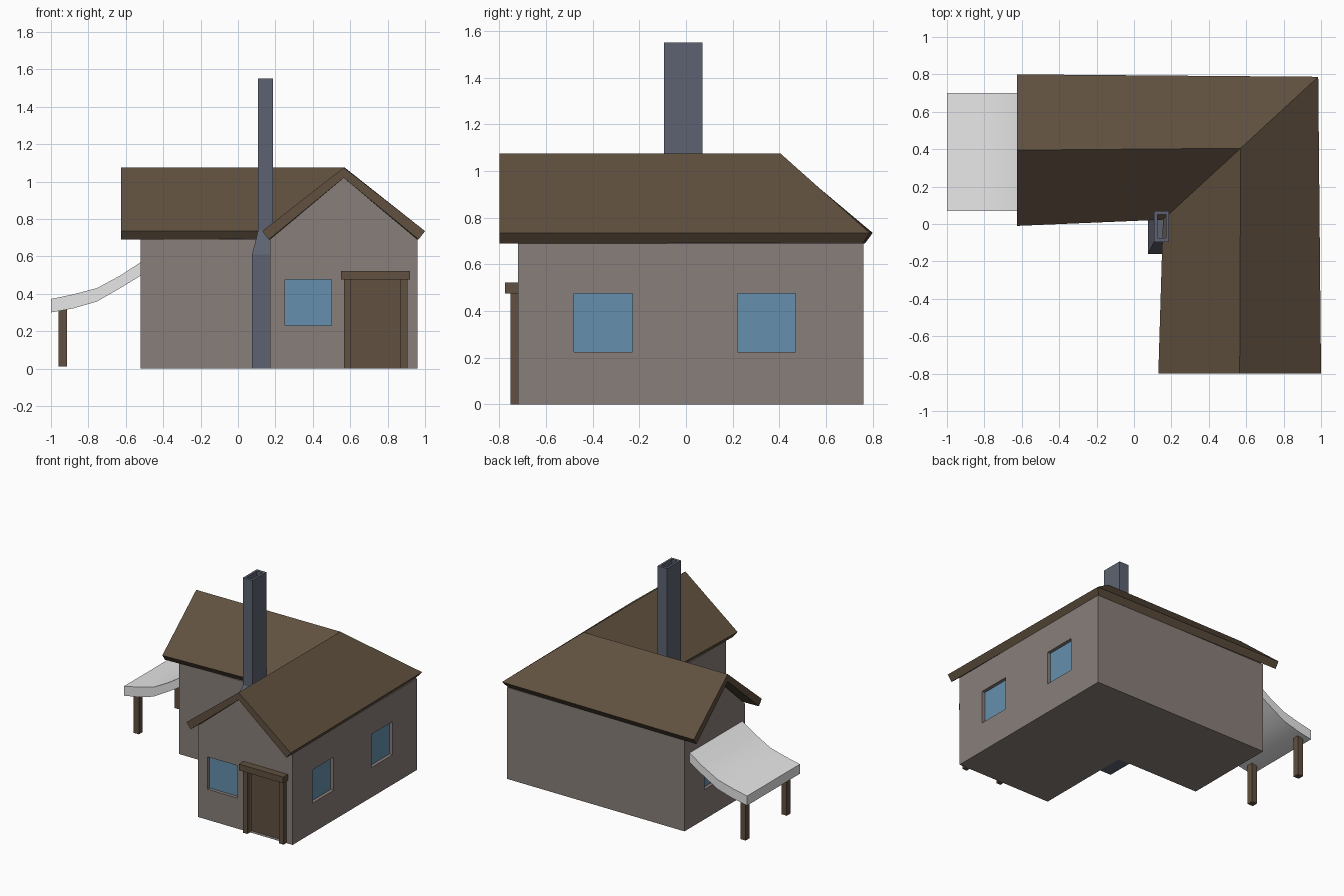
import bpy, bmesh, math

if "Cube" in bpy.data.objects:
    bpy.data.objects.remove(bpy.data.objects["Cube"])


def material(name, rgb):
    m = bpy.data.materials.new(name)
    m.diffuse_color = (*rgb, 1)
    m.use_nodes = True
    m.node_tree.nodes["Principled BSDF"].inputs["Base Color"].default_value = m.diffuse_color
    return m


WALL = material("plaster", (0.25, 0.212, 0.195))
WOOD = material("brown_wood", (0.119, 0.082, 0.05))
SLATE = material("blue_grey_brick", (0.109, 0.124, 0.165))
GLASS = material("window_blue", (0.13, 0.275, 0.418))
CLOTH = material("pale_awning", (0.8, 0.8, 0.8))


def finish(name, bm, mat):
    bmesh.ops.recalc_face_normals(bm, faces=bm.faces)
    me = bpy.data.meshes.new(name)
    bm.to_mesh(me)
    bm.free()
    ob = bpy.data.objects.new(name, me)
    bpy.context.collection.objects.link(ob)
    me.materials.append(mat)
    return ob


def loft(name, rings, mat, cyclic=False):
    """Join equal rings of points; cap both ends, or close the loop."""
    bm = bmesh.new()
    vs = [[bm.verts.new(p) for p in r] for r in rings]
    n = len(rings[0])
    pairs = list(zip(vs, vs[1:])) + ([(vs[-1], vs[0])] if cyclic else [])
    for a, b in pairs:
        for i in range(n):
            j = (i + 1) % n
            bm.faces.new((a[i], a[j], b[j], b[i]))
    if not cyclic:
        bm.faces.new(vs[0])
        bm.faces.new(vs[-1])
    return finish(name, bm, mat)


def rect(x0, x1, y0, y1, z):
    return [(x0, y0, z), (x1, y0, z), (x1, y1, z), (x0, y1, z)]


def box(name, x0, x1, y0, y1, z0, z1, mat):
    return loft(name, [rect(x0, x1, y0, y1, z0), rect(x0, x1, y0, y1, z1)], mat)


def sweep(name, profile, stations, mat):
    """Sweep a cross-section around the L-shaped plan, mitred at the corner."""
    return loft(name, [[(cx + d * vx, cy + d * vy, z) for d, z in profile]
                       for cx, cy, vx, vy in stations], mat)


# L-shaped walls with gable ends
house = sweep("house_walls",
              [(1, 0), (1, 0.69), (0, 1.02), (-1, 0.69), (-1, 0)],
              [(0.565, -0.72, 0.395, 0), (0.565, 0.4, 0.395, 0.36),
               (-0.52, 0.4, 0, 0.36)], WALL)

# Roof slab with hip and valley
sweep("roof",
      [(1, 0.735), (0, 1.075), (-1, 0.735), (-0.92, 0.69), (0, 1.02), (0.92, 0.69)],
      [(0.565, -0.8, 0.435, 0), (0.57, 0.405, 0.415, 0.382),
       (-0.625, 0.395, 0, 0.405)], WOOD)


def recess(name, axis, wall, sign, a0, a1, z0, z1, mat):
    """Cut an opening in the wall and set a thin plate at its back."""
    back = wall - sign * 0.03

    def slab(nm, p, q, m):
        p, q = min(p, q), max(p, q)
        if axis == "x":
            return box(nm, p, q, a0, a1, z0, z1, m)
        return box(nm, a0, a1, p, q, z0, z1, m)

    cutter = slab("cutter", back, wall + sign * 0.05, WALL)
    mod = house.modifiers.new("opening", "BOOLEAN")
    mod.operation, mod.solver, mod.object = "DIFFERENCE", "EXACT", cutter
    bpy.context.view_layer.objects.active = house
    bpy.ops.object.modifier_apply(modifier=mod.name)
    bpy.data.objects.remove(cutter)
    slab(name, back - sign * 0.001, back + sign * 0.005, mat)


# Windows and door
recess("front_window", "y", -0.72, -1, 0.25, 0.50, 0.23, 0.475, GLASS)
recess("right_window_front", "x", 0.96, 1, -0.48, -0.23, 0.225, 0.475, GLASS)
recess("right_window_back", "x", 0.96, 1, 0.22, 0.47, 0.225, 0.475, GLASS)
recess("left_window", "x", -0.52, -1, 0.275, 0.525, 0.225, 0.475, GLASS)
recess("door", "y", -0.72, -1, 0.60, 0.875, -0.01 + 0.011, 0.48, WOOD)

# Door frame
for side, x in (("left", 0.567), ("right", 0.870)):
    box(side + "_door_post", x, x + 0.037, -0.752, -0.715, 0, 0.48, WOOD)
box("door_lintel", 0.55, 0.92, -0.775, -0.715, 0.475, 0.522, WOOD)

# Chimney: wide foot, tapered shoulder, open flue
loft("chimney", [
    rect(0.075, 0.225, -0.16, 0.14, 0),
    rect(0.075, 0.225, -0.16, 0.14, 0.61),
    rect(0.108, 0.188, -0.095, 0.07, 0.74),
    rect(0.108, 0.188, -0.095, 0.07, 1.55),
    rect(0.125, 0.171, -0.075, 0.05, 1.55),
    rect(0.125, 0.171, -0.075, 0.05, 0.68),
    rect(0.125, 0.171, -0.075, 0.05, 0.1)], SLATE)

# Curved awning on the left side
top = [(-1.0, 0.372), (-0.88, 0.397), (-0.755, 0.43), (-0.63, 0.497), (-0.515, 0.572)]
under = [(-0.515, 0.5), (-0.63, 0.43), (-0.755, 0.358), (-0.88, 0.322), (-1.0, 0.3)]
awning = loft("awning", [[(x, y, z) for x, z in top + under] for y in (0.07, 0.7)], CLOTH)
bpy.context.view_layer.objects.active = awning
awning.select_set(True)
bpy.ops.object.shade_smooth_by_angle(angle=math.radians(40))

# Awning posts
for side, y in (("front", 0.125), ("back", 0.615)):
    box(side + "_awning_post", -0.96, -0.915, y, y + 0.045, 0.01, 0.325, WOOD)
